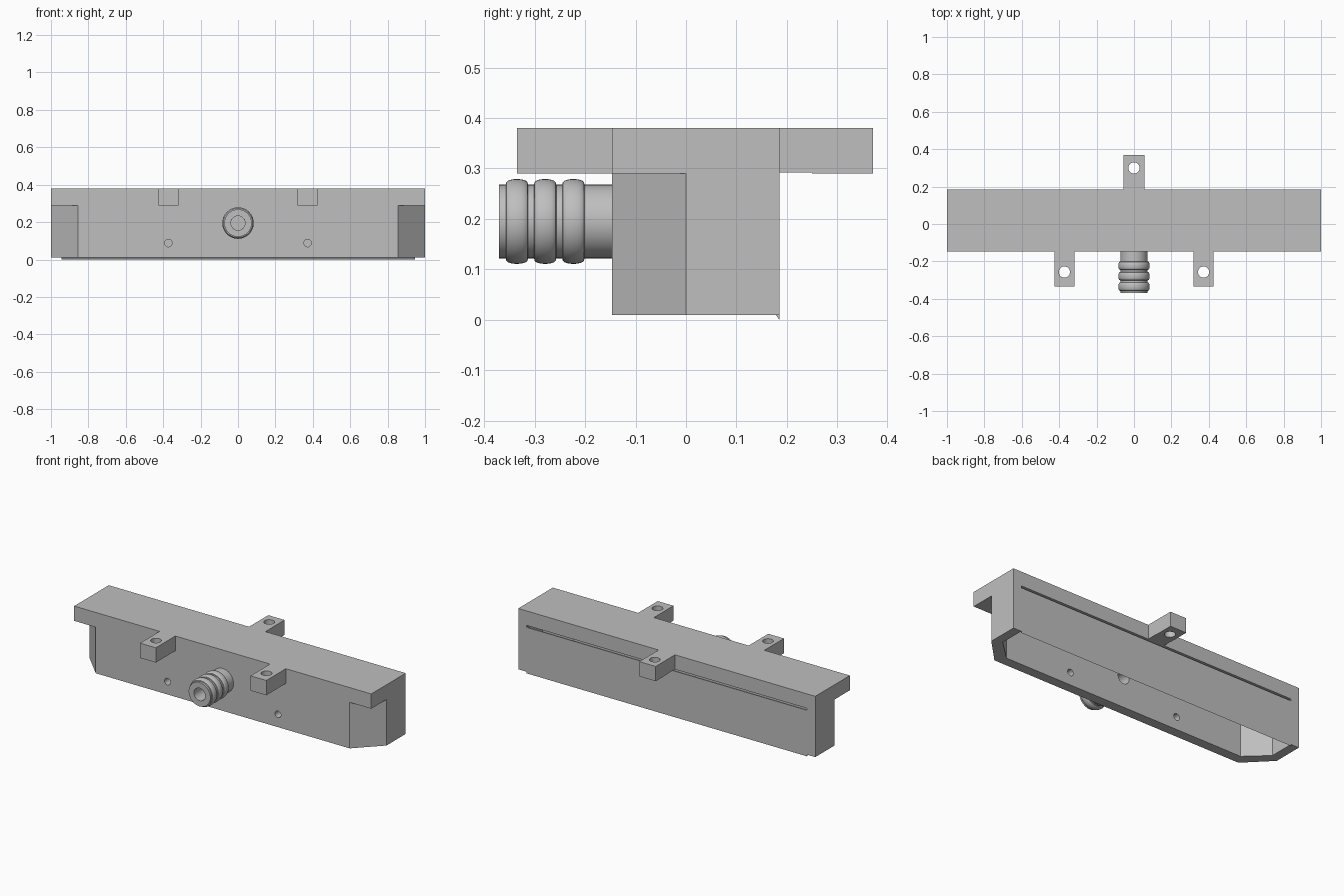
import bpy
import bmesh
import math
from mathutils import Matrix

cube = bpy.data.objects.get("Cube")
if cube:
    bpy.data.objects.remove(cube, do_unlink=True)

grey = bpy.data.materials.new("light grey plastic")
grey.use_nodes = True
grey.diffuse_color = (0.52, 0.52, 0.52, 1)
grey.node_tree.nodes["Principled BSDF"].inputs["Base Color"].default_value = grey.diffuse_color


def finish(name, bm):
    bmesh.ops.recalc_face_normals(bm, faces=bm.faces[:])
    mesh = bpy.data.meshes.new(name)
    bm.to_mesh(mesh)
    bm.free()
    mesh.materials.append(grey)
    obj = bpy.data.objects.new(name, mesh)
    bpy.context.collection.objects.link(obj)
    return obj


def prism(name, outline, z0, z1):
    bm = bmesh.new()
    low = [bm.verts.new((x, y, z0)) for x, y in outline]
    high = [bm.verts.new((x, y, z1)) for x, y in outline]
    bm.faces.new(low)
    bm.faces.new(high)
    for i in range(len(low)):
        j = (i + 1) % len(low)
        bm.faces.new((low[i], low[j], high[j], high[i]))
    return finish(name, bm)


def box(name, x0, x1, y0, y1, z0, z1):
    return prism(name, [(x0, y0), (x1, y0), (x1, y1), (x0, y1)], z0, z1)


def rod(name, centre, radius, length, axis="Z"):
    bm = bmesh.new()
    turn = Matrix.Rotation(math.pi / 2, 4, "X") if axis == "Y" else Matrix()
    bmesh.ops.create_cone(bm, cap_ends=True, segments=32, radius1=radius, radius2=radius,
                          depth=length, matrix=Matrix.Translation(centre) @ turn)
    return finish(name, bm)


def combine(target, tool, operation):
    tool.hide_render = True
    mod = target.modifiers.new("combine", "BOOLEAN")
    mod.operation = operation
    mod.solver = "EXACT"
    mod.object = tool
    bpy.context.view_layer.objects.active = target
    bpy.ops.object.modifier_apply(modifier=mod.name)
    bpy.data.objects.remove(tool, do_unlink=True)


FRONT, BACK, TOP, LEDGE, BASE = -0.147, 0.185, 0.38, 0.29, 0.01
PORT_Z = 0.195


def trough(front, back, side, corner, bend):
    """Plan outline with both front corners cut off."""
    return [(-side, back), (-side, bend), (-corner, front),
            (corner, front), (side, bend), (side, back)]


# Main housing: a full-width top plate over a trough with cut corners
housing = prism("housing", trough(FRONT, BACK, 1, 0.855, 0), BASE, LEDGE + 0.03)
combine(housing, box("top_plate", -1, 1, FRONT, BACK, LEDGE, TOP), "UNION")

# Mounting tabs
for x in (-0.372, 0.372):
    combine(housing, box("front_tab", x - 0.053, x + 0.053, -0.335, FRONT + 0.05, LEDGE, TOP), "UNION")
combine(housing, box("back_tab", -0.055, 0.055, BACK - 0.05, 0.37, LEDGE, TOP), "UNION")

# Hollow underside, leaving a thin back wall with a long slot
combine(housing, prism("cavity", trough(FRONT + 0.06, 0.178, 0.945, 0.82, 0.03), -0.1, 0.292), "DIFFERENCE")
combine(housing, box("back_slot", -0.945, 0.945, 0.15, 0.25, 0.28, 0.292), "DIFFERENCE")

# Screw holes, drain holes and the port opening
for x, y in ((-0.372, -0.257), (0.372, -0.257), (0, 0.3)):
    combine(housing, rod("screw_hole", (x, y, 0.33), 0.03, 0.3), "DIFFERENCE")
for x in (-0.372, 0.372):
    combine(housing, rod("small_hole", (x, FRONT, 0.088), 0.02, 0.2, "Y"), "DIFFERENCE")
combine(housing, rod("port_opening", (0, FRONT, PORT_Z), 0.038, 0.2, "Y"), "DIFFERENCE")

# Knife-edge lip under the back wall
bm = bmesh.new()
ends = [[bm.verts.new((x, y, z)) for y, z in ((0.178, BASE), (BACK, BASE), (BACK, 0))]
        for x in (-0.945, 0.945)]
for end in ends:
    bm.faces.new(end)
for i in range(3):
    j = (i + 1) % 3
    bm.faces.new((ends[0][i], ends[0][j], ends[1][j], ends[1][i]))
finish("back_lip", bm)

# Ribbed hose port, turned about its own axis
profile = [(0.038, FRONT), (0.038, -0.37), (0.073, -0.37)]
for y in (-0.335, -0.279, -0.223):
    for step in range(11):
        a = math.pi * step / 10
        profile.append((0.073 + 0.011 * math.sin(a) ** 0.7 if 0 < step < 10 else 0.073,
                        y - 0.022 * math.cos(a)))
profile.append((0.073, FRONT))
bm = bmesh.new()
verts = [bm.verts.new((r, y, PORT_Z)) for r, y in profile]
edges = [bm.edges.new(pair) for pair in zip(verts, verts[1:])]
bmesh.ops.spin(bm, geom=verts + edges, cent=(0, 0, PORT_Z), axis=(0, 1, 0),
               angle=math.tau, steps=48, use_merge=True)
bmesh.ops.remove_doubles(bm, verts=bm.verts[:], dist=0.0001)
port = finish("hose_port", bm)

# Smooth the round surfaces, keep the edges sharp
for obj in (housing, port):
    bpy.ops.object.select_all(action="DESELECT")
    obj.select_set(True)
    bpy.context.view_layer.objects.active = obj
    bpy.ops.object.shade_smooth_by_angle(angle=math.radians(30))
